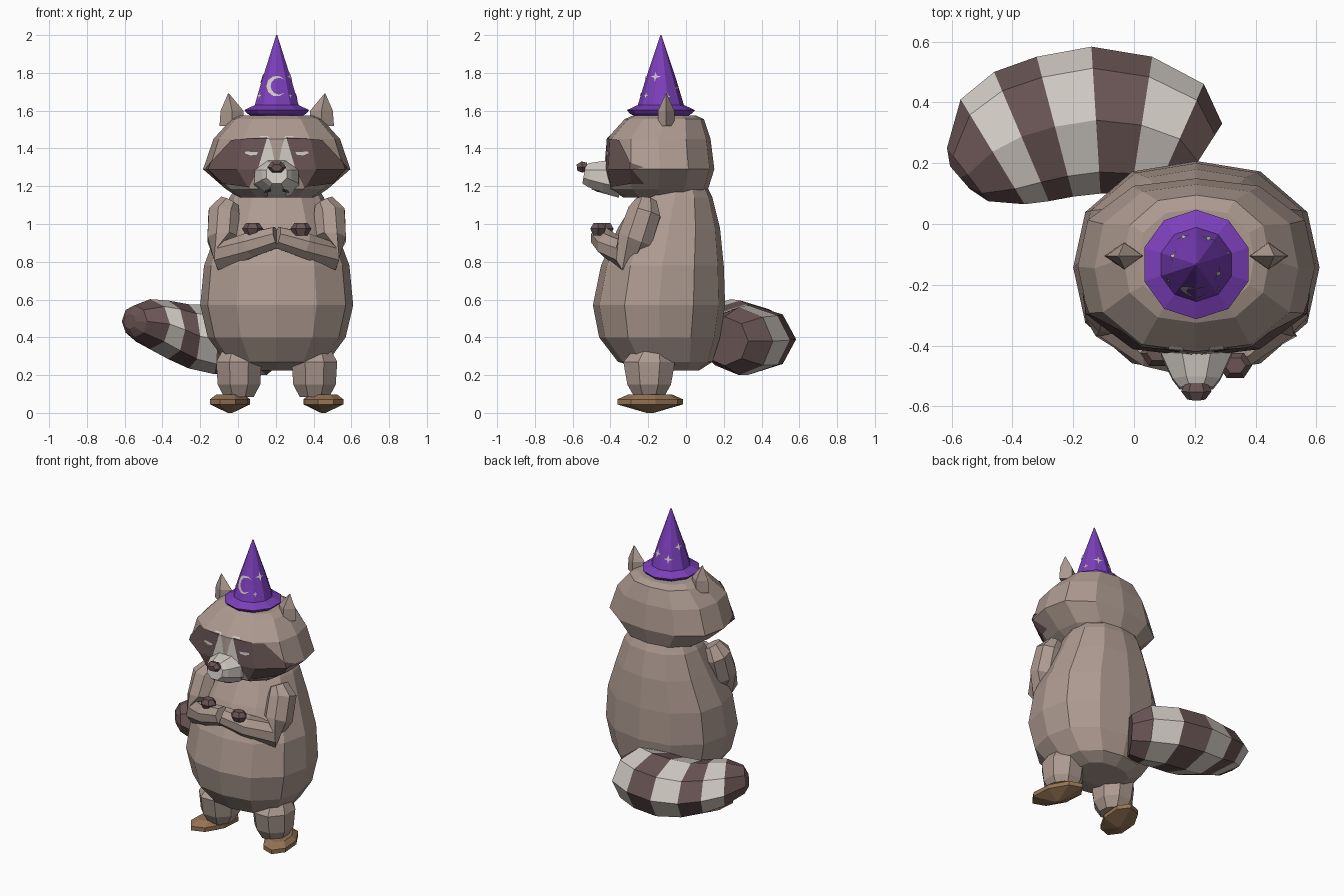
import bpy, bmesh, math
from mathutils import Vector, Matrix

if "Cube" in bpy.data.objects:
    bpy.data.objects.remove(bpy.data.objects["Cube"])

CX = 0.205  # the figure stands right of centre, the tail swings left


def colour(name, rgb):
    m = bpy.data.materials.new(name)
    m.diffuse_color = (*rgb, 1)
    m.use_nodes = True
    m.node_tree.nodes["Principled BSDF"].inputs["Base Color"].default_value = m.diffuse_color
    return m


FUR = colour("taupe_fur", (0.42, 0.325, 0.28))
DARK = colour("dark_fur", (0.145, 0.09, 0.09))
LIGHT = colour("light_fur", (0.64, 0.595, 0.55))
PURPLE = colour("purple_felt", (0.2, 0.05, 0.5))
BROWN = colour("brown_sole", (0.30, 0.175, 0.09))


def finish(name, bm, mats, recalc=True):
    if recalc:
        bmesh.ops.recalc_face_normals(bm, faces=bm.faces[:])
    me = bpy.data.meshes.new(name)
    bm.to_mesh(me)
    bm.free()
    for m in mats:
        me.materials.append(m)
    ob = bpy.data.objects.new(name, me)
    bpy.context.collection.objects.link(ob)
    return ob


def loft(name, rings, n, mats, spin=0.0, rule=None, bulge=0.0):
    """Skin a list of (centre, u, v) elliptical sections; x is relative to CX."""
    bm = bmesh.new()
    loops = []
    for c, u, v in rings:
        loops.append([bm.verts.new(c + (u * math.cos(a) + v * math.sin(a)) * (1 + bulge * math.sin(2 * a) ** 2)
                                   + Vector((CX, 0, 0)))
                      for a in (2 * math.pi * i / n + spin for i in range(n))])
    for k in range(len(loops) - 1):
        for i in range(n):
            j = (i + 1) % n
            f = bm.faces.new((loops[k][i], loops[k][j], loops[k + 1][j], loops[k + 1][i]))
            f.material_index = rule(k) if rule else 0
    for lp, k in ((loops[0], 0), (loops[-1], len(loops) - 2)):
        bm.faces.new(lp).material_index = rule(k) if rule else 0
    return finish(name, bm, mats)


def stack(name, levels, n, mat, x=0.0, turn=0.0, spin=0.0, bulge=0.0):
    """Horizontal sections: (z, half width, centre y, half depth)."""
    r = Matrix.Rotation(turn, 3, 'Z')
    return loft(name, [(Vector((x, cy, z)), r @ Vector((w, 0, 0)), r @ Vector((0, d, 0)))
                       for z, w, cy, d in levels], n, [mat], spin, None, bulge)


def tube(name, pts, n, mats, ref, spin=0.0):
    """Sections across a path: (x, y, z, half side, half height)."""
    ps = [Vector(p[:3]) for p in pts]
    rings = []
    for i, p in enumerate(pts):
        d = (ps[min(i + 1, len(ps) - 1)] - ps[max(i - 1, 0)]).normalized()
        side = d.cross(Vector(ref)).normalized()
        rings.append((ps[i], side * p[3], side.cross(d) * p[4]))
    return loft(name, rings, n, mats, spin)


def decal(name, src, polys, mat, off, pivot_y, turn=0.0):
    """Lay convex outlines (x, z) on the front of a surface, turned about z."""
    out = bmesh.new()
    piv = Vector((CX, pivot_y, 0))
    for poly in polys:
        bm = bmesh.new()
        bm.from_mesh(src.data)
        bm.normal_update()
        for v, nrm in [(v, v.normal.copy()) for v in bm.verts]:
            v.co += nrm * off
        bmesh.ops.rotate(bm, verts=bm.verts[:], cent=piv, matrix=Matrix.Rotation(-turn, 3, 'Z'))
        cuts = [(piv, Vector((0, 1, 0)))]
        for (x0, z0), (x1, z1) in zip(poly, poly[1:] + poly[:1]):
            if math.hypot(x1 - x0, z1 - z0) > 1e-4:
                cuts.append((Vector((x0 + CX, 0, z0)), Vector((z1 - z0, 0, x0 - x1)).normalized()))
        for co, no in cuts:
            bmesh.ops.bisect_plane(bm, geom=bm.verts[:] + bm.edges[:] + bm.faces[:],
                                   plane_co=co, plane_no=no, clear_outer=True)
        bmesh.ops.rotate(bm, verts=bm.verts[:], cent=piv, matrix=Matrix.Rotation(turn, 3, 'Z'))
        tmp = bpy.data.meshes.new("tmp")
        bm.to_mesh(tmp)
        bm.free()
        out.from_mesh(tmp)
        bpy.data.meshes.remove(tmp)
    return finish(name, out, [mat], recalc=False)


def both(poly):
    return [poly, [(-x, z) for x, z in reversed(poly)]]


# body and head
stack("body", [(0.225, 0.17, -0.06, 0.13), (0.27, 0.27, -0.11, 0.25), (0.40, 0.365, -0.14, 0.32),
               (0.57, 0.405, -0.143, 0.35), (0.78, 0.385, -0.125, 0.325), (0.98, 0.31, -0.09, 0.27),
               (1.14, 0.25, -0.06, 0.20), (1.22, 0.2, -0.06, 0.16)], 12, FUR, bulge=0.055)
head = stack("head", [(1.14, 0.20, -0.14, 0.19), (1.185, 0.27, -0.148, 0.265), (1.29, 0.39, -0.14, 0.29),
                      (1.45, 0.335, -0.145, 0.275), (1.555, 0.24, -0.115, 0.21),
                      (1.575, 0.19, -0.115, 0.165)], 12, FUR, bulge=0.075)

# face: pale brow streaks, dark mask, narrow eyes
decal("brow_streaks", head, both([(-0.12, 1.24), (0.0, 1.27), (-0.025, 1.40), (-0.045, 1.465), (-0.09, 1.465)]),
      LIGHT, 0.004, -0.14)
decal("mask", head, both([(-0.375, 1.30), (-0.30, 1.215), (-0.145, 1.195), (-0.10, 1.29),
                          (-0.05, 1.46), (-0.24, 1.445)]), DARK, 0.007, -0.14)
decal("eyes", head, both([(-0.17, 1.375), (-0.14, 1.363), (-0.105, 1.367), (-0.10, 1.38), (-0.165, 1.384)]),
      LIGHT, 0.0095, -0.14)

# muzzle, nose and mouth
muzzle = tube("muzzle", [(0, -0.34, 1.235, 0.135, 0.105), (0, -0.43, 1.25, 0.125, 0.095),
                         (0, -0.51, 1.26, 0.085, 0.07), (0, -0.54, 1.265, 0.06, 0.055)],
              8, [LIGHT], (0, 0, 1), math.pi / 8)
decal("mouth", muzzle, both([(-0.065, 1.165), (-0.03, 1.172), (-0.03, 1.187), (-0.06, 1.18)]), DARK, 0.004, -0.14)
tube("nose", [(0, -0.525, 1.302, 0.038, 0.026), (0, -0.55, 1.302, 0.05, 0.034),
              (0, -0.577, 1.298, 0.03, 0.02)], 6, [DARK], (0, 0, 1))

# ears: diamond section, leaning outward to a point
for s, label in ((1, "left"), (-1, "right")):
    loft(label + "_ear", [(Vector((-s * x, -0.105, z)), Vector((w, 0, 0)), Vector((0, d, 0))) for x, z, w, d in
                          ((0.237, 1.52, 0.066, 0.045), (0.237, 1.60, 0.06, 0.043), (0.255, 1.69, 0.003, 0.003))],
         4, [FUR])

# arms folded over the belly, with dark paw pads
for s, label in ((1, "left"), (-1, "right")):
    tube(label + "_arm", [(s * x, y, z, a, b) for x, y, z, a, b in (
        (-0.25, -0.21, 1.12, 0.055, 0.06), (-0.28, -0.22, 1.06, 0.088, 0.095),
        (-0.285, -0.27, 0.92, 0.088, 0.10), (-0.275, -0.315, 0.83, 0.085, 0.08),
        (-0.14, -0.41, 0.89, 0.072, 0.068), (0.0, -0.45, 0.93, 0.06, 0.06))],
        8, [FUR], (0, 1, 0), math.pi / 8)
    y = -0.425 if s > 0 else -0.465
    stack(label + "_paw_pad", [(0.94, 0.035, y, 0.03), (0.975, 0.056, y, 0.048), (1.005, 0.035, y, 0.028)],
          6, DARK, -s * 0.128)

# legs and splayed feet
for s, label in ((-1, "left"), (1, "right")):
    stack(label + "_leg", [(0.085, 0.085, -0.195, 0.085), (0.15, 0.122, -0.195, 0.125),
                           (0.27, 0.13, -0.195, 0.148), (0.34, 0.09, -0.18, 0.10)], 8, FUR, s * 0.2, 0, math.pi / 8)
    stack(label + "_foot", [(0.0, 0.012, -0.19, 0.02), (0.045, 0.10, -0.19, 0.182), (0.072, 0.10, -0.19, 0.182),
                            (0.098, 0.07, -0.19, 0.12)], 8, BROWN, s * 0.247, s * 0.3)

# banded tail: sections as outer x, y, inner x, y, centre z, half height
TAIL = [(0.29, 0.33, 0.13, 0.08, 0.38, 0.13), (0.23, 0.46, 0.07, 0.10, 0.38, 0.18),
        (0.06, 0.55, -0.01, 0.10, 0.385, 0.185), (-0.14, 0.583, -0.11, 0.10, 0.39, 0.185),
        (-0.32, 0.55, -0.20, 0.09, 0.405, 0.17), (-0.46, 0.50, -0.28, 0.075, 0.44, 0.155),
        (-0.57, 0.41, -0.36, 0.065, 0.47, 0.132), (-0.615, 0.25, -0.48, 0.075, 0.485, 0.085),
        (-0.605, 0.19, -0.54, 0.115, 0.485, 0.04)]
loft("tail", [(Vector(((ox + ix) / 2 - CX, (oy + iy) / 2, z)), Vector((ox - ix, oy - iy, 0)) / 2, Vector((0, 0, h)))
              for ox, oy, ix, iy, z, h in TAIL], 8, [DARK, LIGHT], 0, lambda k: 1 if k in (1, 3, 5) else 0)

# pointed hat
HY = -0.133
hat = stack("hat", [(r[0], r[1], HY, r[1]) for r in (
    (1.565, 0.13), (1.585, 0.165), (1.603, 0.18), (1.63, 0.122), (1.76, 0.083), (1.87, 0.046), (2.0, 0.003))],
    10, PURPLE, 0, 0, math.pi / 2)

# hat decoration: crescent in front, four-point stars around
moon = []
for i in range(8):
    q = []
    for t in (i / 8, (i + 1) / 8):
        a = math.radians(40 + 280 * t)
        d = Vector((math.cos(a), math.sin(a)))
        q.append((d * 0.055, d * 0.055 * (1 - 0.42 * math.sin(math.pi * t))))
    moon.append([(p.x, 1.73 + p.y) for p in (q[0][0], q[1][0], q[1][1], q[0][1])])
decal("moon", hat, moon, LIGHT, 0.004, HY)
for i, (deg, z, r) in enumerate(((68, 1.78, 0.028), (110, 1.675, 0.018), (155, 1.72, 0.03), (205, 1.70, 0.028),
                                 (250, 1.77, 0.026), (300, 1.68, 0.018), (42, 1.68, 0.016))):
    rhombi = [[(-a, z), (0, z - b), (a, z), (0, z + b)] for a, b in ((r, r * 0.3), (r * 0.3, r))]
    decal("star_%d" % (i + 1), hat, rhombi, LIGHT, 0.004, HY, math.radians(deg))
